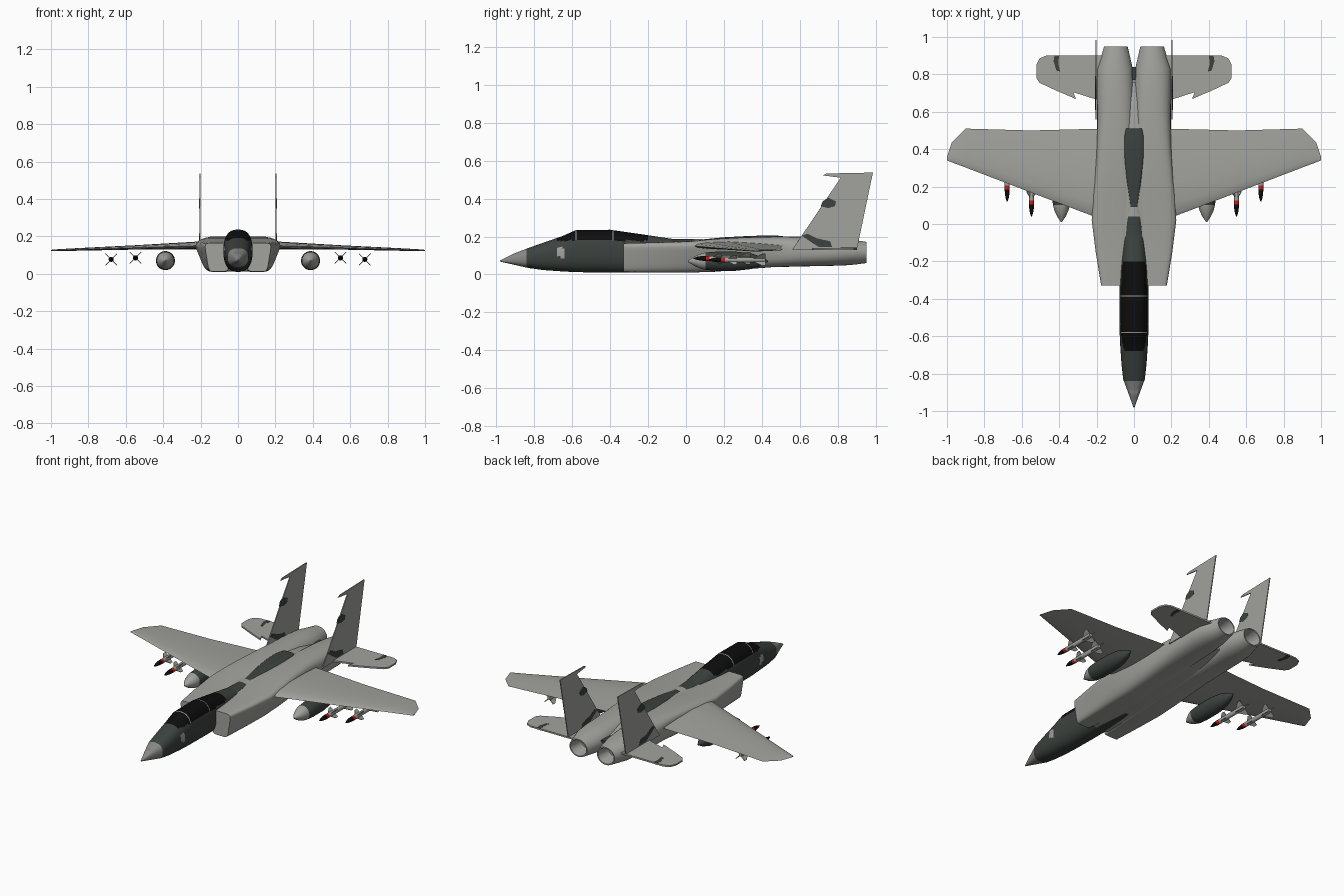
import bpy, bmesh, math
from mathutils import Vector

if "Cube" in bpy.data.objects:
    bpy.data.objects.remove(bpy.data.objects["Cube"])


def material(name, rgb):
    m = bpy.data.materials.new(name)
    m.diffuse_color = (*rgb, 1)
    m.use_nodes = True
    m.node_tree.nodes["Principled BSDF"].inputs["Base Color"].default_value = m.diffuse_color
    return m


MATS = [material("light_grey", (0.36, 0.365, 0.34)),
        material("dark_green_grey", (0.045, 0.055, 0.05)),
        material("canopy_black", (0.004, 0.004, 0.004)),
        material("radome_grey", (0.25, 0.255, 0.24)),
        material("warning_red", (0.6, 0.01, 0.01))]
LIGHT, DARK, BLACK, RADOME, RED = range(5)


def finish(name, bm, rule, mirror=True):
    """Turn a bmesh into an object, painting faces by rule(centre)."""
    bmesh.ops.recalc_face_normals(bm, faces=bm.faces)
    for f in bm.faces:
        f.material_index = rule(f.calc_center_median()) if callable(rule) else rule
    me = bpy.data.meshes.new(name)
    bm.to_mesh(me)
    bm.free()
    for m in MATS:
        me.materials.append(m)
    ob = bpy.data.objects.new(name, me)
    bpy.context.collection.objects.link(ob)
    bpy.ops.object.select_all(action='DESELECT')
    ob.select_set(True)
    bpy.context.view_layer.objects.active = ob
    bpy.ops.object.shade_smooth_by_angle(angle=math.radians(38))
    if mirror:
        ob.modifiers.new("mirror", 'MIRROR').use_clip = False
    return ob


def loft(name, rings, rule, mirror=True):
    bm = bmesh.new()
    vs = [[bm.verts.new(p) for p in r] for r in rings]
    n = len(vs[0])
    for a, b in zip(vs, vs[1:]):
        for i in range(n):
            j = (i + 1) % n
            bm.faces.new((a[i], a[j], b[j], b[i]))
    bm.faces.new(vs[0])
    bm.faces.new(vs[-1])
    return finish(name, bm, rule, mirror)


def prism(name, pts, offset, rule, mirror=True):
    """Flat plate: outline pts thickened by +-offset."""
    bm = bmesh.new()
    o = Vector(offset)
    a = [bm.verts.new(Vector(p) - o) for p in pts]
    b = [bm.verts.new(Vector(p) + o) for p in pts]
    bm.faces.new(a)
    bm.faces.new(b)
    for i in range(len(a)):
        j = (i + 1) % len(a)
        bm.faces.new((a[i], a[j], b[j], b[i]))
    return finish(name, bm, rule, mirror)


def section(y, x0, x1, z0, z1, e=1.0, skew=0.0, n=32):
    """Superellipse ring; skew leans the outer side outwards at the top."""
    ring = []
    for i in range(n):
        t = 2 * math.pi * (i + 0.5) / n
        u, v = (math.copysign(abs(f) ** e, f) for f in (math.cos(t), math.sin(t)))
        x = (x0 + x1) / 2 + (x1 - x0) / 2 * u + max(u, 0) * skew * v
        ring.append((x, y, (z0 + z1) / 2 + (z1 - z0) / 2 * v))
    return ring


def at(keys, y):
    for a, b in zip(keys, keys[1:]):
        if y <= b[0]:
            t = (y - a[0]) / (b[0] - a[0])
            return [p + (q - p) * t for p, q in zip(a, b)]
    return keys[-1]


# Forebody with radome, canopy and painted panels: y, half width, bottom, top
fore = [(-0.98, .003, .068, .074), (-0.9, .032, .05, .113), (-0.83, .058, .034, .14),
        (-0.75, .067, .023, .168), (-0.65, .074, .016, .203), (-0.58, .077, .012, .234),
        (-0.4, .078, .01, .236), (-0.24, .075, .01, .213), (-0.06, .065, .012, .186),
        (0.04, .054, .04, .186), (0.09, .048, .06, .186)]
ys = sorted({k[0] for k in fore} | {-0.96 + 0.02 * i for i in range(52)}
            | {-0.583, -0.577, -0.387, -0.381})


def fore_paint(c):
    if c.y < -0.84:
        return RADOME
    if c.y > 0.04:
        return LIGHT
    if -0.68 < c.y < -0.2 and c.z > 0.178:
        return LIGHT if abs(c.y + 0.58) < .003 or abs(c.y + 0.384) < .003 else BLACK
    if abs(c.y + 0.655) < 0.025 and 0.09 < c.z < 0.14:
        return LIGHT
    return DARK


rings = []
for y in ys:
    _, w, b, t = at(fore, y)
    rings.append(section(y, -w, w, b, t, 0.8, 0, 48))
loft("forebody", rings, fore_paint, False)

# Intake trunk and engine: y, inner x, outer x, bottom, top, squareness, lean
trunk = [(-0.33, .05, .168, .012, .165, .3, .012), (-0.15, .03, .19, .01, .17, .35, .025),
         (0.02, .01, .207, .01, .176, .4, .034), (0.15, .0, .205, .014, .188, .45, .03),
         (0.3, .0, .198, .026, .196, .5, .02), (0.45, .0, .195, .038, .2, .6, .01),
         (0.6, .0, .197, .042, .2, .75, 0), (0.75, .002, .2, .045, .195, .85, 0),
         (0.83, .006, .198, .047, .19, .95, 0), (0.9, .022, .175, .053, .18, 1, 0),
         (0.95, .034, .16, .06, .172, 1, 0), (0.95, .041, .153, .067, .165, 1, 0),
         (0.86, .055, .139, .08, .152, 1, 0)]
loft("engine_trunk", [section(*k) for k in trunk], LIGHT)

# Centre body between the trunks, with the dark spine panel on top
mid = [(-0.3, .08, .014, .165), (0.0, .09, .012, .175), (0.2, .09, .018, .19),
       (0.45, .08, .04, .196), (0.65, .05, .06, .175), (0.76, .02, .08, .15)]
loft("centre_body", [section(y, -w, w, b, t, .5) for y, w, b, t in mid], LIGHT, False)
spine = [(0.08, .018, .184), (0.2, .036, .196), (0.33, .052, .203), (0.4, .056, .205),
         (0.47, .055, .205), (0.51, .045, .203)]
loft("spine_panel", [section(y, -w, w, .15, t, .5) for y, w, t in spine], DARK, False)
prism("tail_gap_panel", [(-.012, .77, .14), (.012, .77, .14), (.012, .84, .14), (-.012, .84, .14)],
      (0, 0, .008), DARK, False)

# Wing: x, leading edge y, trailing edge y, half thickness
foil = [(0, 0), (.04, .45), (.15, .85), (.4, 1), (.7, .6), (1, .06),
        (.7, -.5), (.4, -.8), (.15, -.7), (.04, -.4)]
rings = []
for x, le, te, h in [(.15, .015, .51, .024), (.24, .05, .508, .021), (.55, .168, .5, .013),
                     (.9, .302, .51, .007), (.975, .33, .435, .005), (1.0, .34, .36, .003)]:
    zc = 0.151 - (x - 0.2) * 0.033
    rings.append([(x, le + (te - le) * f, zc + h * g) for f, g in foil])
loft("wing", rings, LIGHT)

# Tailplane with notched leading edge
tail = [(.17, .9), (.47, .9), (.505, .885), (.522, .85), (.522, .78), (.505, .755),
        (.42, .715), (.31, .668), (.325, .705), (.2, .665), (.17, .66)]
prism("tailplane", [(x, y, .135) for x, y in tail], (0, 0, .005), LIGHT)
prism("tailplane_patch", [(x, y, .135) for x, y in
      [(.425, .9), (.43, .87), (.415, .82), (.395, .815), (.405, .86), (.4, .9)]],
      (0, 0, .006), DARK)

# Upright fins with dark paint patches
fin = [(.56, .13), (.815, .51), (.72, .522), (.74, .532), (.985, .537), (.9, .13)]
prism("tail_fin", [(.204, y, z) for y, z in fin], (.003, 0, 0), LIGHT)
patches = [[(.71, .36), (.72, .385), (.75, .405), (.79, .385), (.785, .36), (.75, .35)],
           [(.61, .205), (.64, .215), (.69, .19), (.76, .175), (.77, .145), (.7, .145), (.66, .17)]]
for p in patches:
    prism("fin_patch", [(.204, y, z) for y, z in p], (.004, 0, 0), DARK)


def tube(name, x, z, y0, prof, rule, n):
    loft(name, [section(y0 + y, x - r, x + r, z - r, z + r, 1, 0, n) for y, r in prof], rule)


# Drop tanks
tube("drop_tank", .388, .07, .012,
     [(0, .004), (.03, .024), (.06, .038), (.09, .046), (.15, .051), (.25, .051),
      (.33, .042), (.38, .026), (.42, .004)],
     lambda c: LIGHT if c.y < .1 else DARK, 24)

# Missiles with two sets of cross fins
for x, z, y0 in [(.548, .085, .04), (.678, .077, .12)]:
    def paint(c, y0=y0):
        d = c.y - y0
        return BLACK if d < .065 else RED if d < .085 else LIGHT
    tube("missile", x, z, y0, [(0, .002), (.02, .009), (.045, .013), (.065, .014), (.085, .014),
                               (.29, .014), (.3, .01)], paint, 12)
    for k in range(4):
        a = math.radians(45 + 90 * k)
        d, s = Vector((math.cos(a), 0, math.sin(a))), Vector((-math.sin(a), 0, math.cos(a)))
        for f0, f1, r in [(.1, .15, .036), (.23, .3, .044)]:
            outline = [(f0, .01), (f1 - .02, r), (f1, r), (f1, .01)]
            prism("missile_fin", [Vector((x, y0 + f, z)) + d * q for f, q in outline],
                  s * .002, LIGHT)
